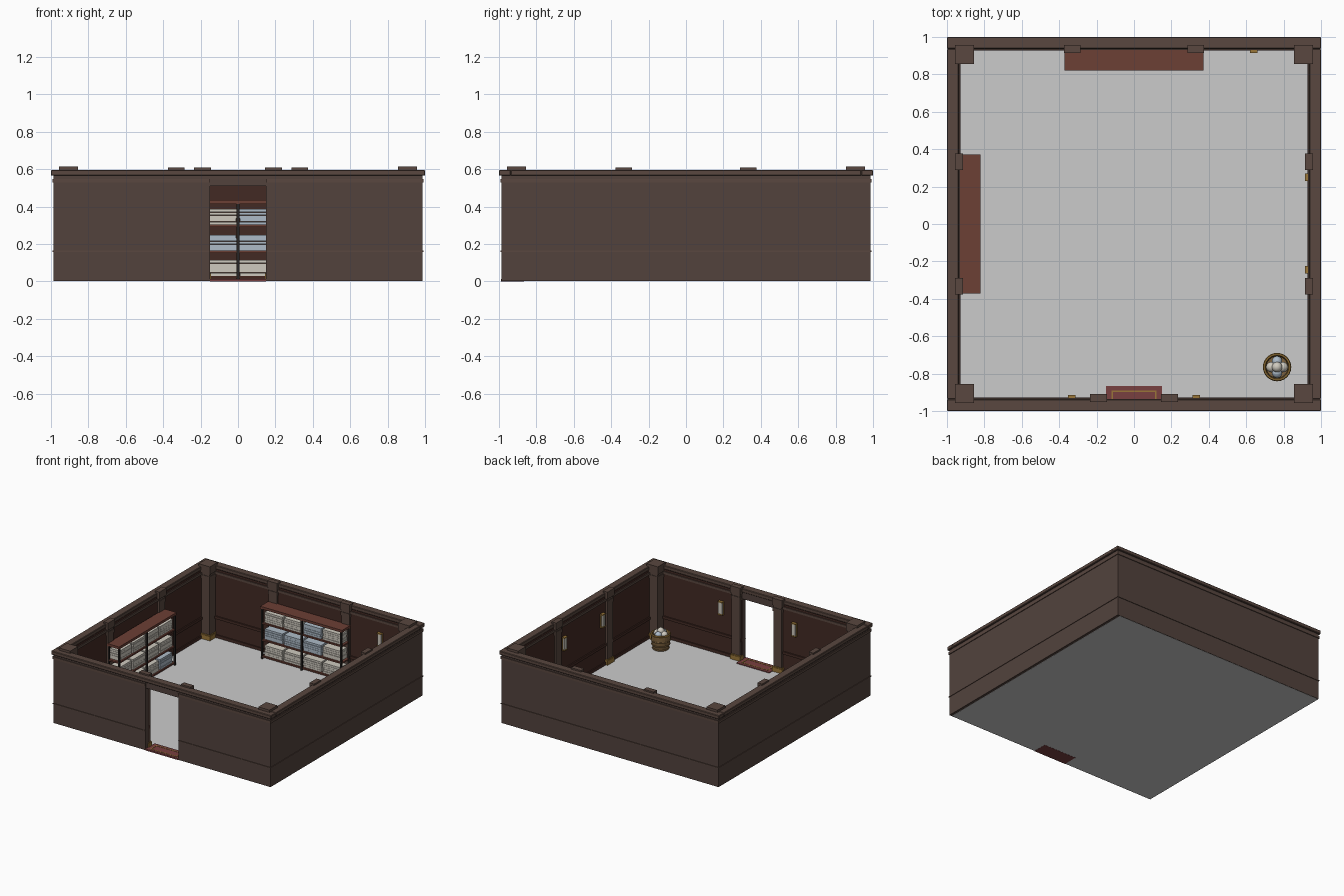
import bpy, bmesh, random
from math import pi, cos, sin
from mathutils import Matrix

if "Cube" in bpy.data.objects:
    bpy.data.objects.remove(bpy.data.objects["Cube"])

random.seed(4)


def material(name, r, g, b):
    m = bpy.data.materials.new(name)
    m.diffuse_color = (r, g, b, 1)
    m.use_nodes = True
    m.node_tree.nodes["Principled BSDF"].inputs["Base Color"].default_value = m.diffuse_color
    return m


WALL = material("wall_brown", 0.085, 0.055, 0.046)
LINING = material("dark_panel", 0.055, 0.023, 0.017)
TRIM = material("trim_brown", 0.10, 0.063, 0.05)
SHELF = material("shelf_wood", 0.15, 0.05, 0.035)
IRON = material("dark_iron", 0.02, 0.017, 0.015)
GOLD = material("brass", 0.32, 0.18, 0.04)
CREAM = material("cream_cloth", 0.62, 0.59, 0.52)
BLUE = material("blue_cloth", 0.42, 0.50, 0.58)
RED = material("red_mat", 0.19, 0.05, 0.05)
WICKER = material("wicker", 0.22, 0.13, 0.05)


def finish(bm, name, mat, turn=0):
    me = bpy.data.meshes.new(name)
    bm.to_mesh(me)
    bm.free()
    ob = bpy.data.objects.new(name, me)
    bpy.context.collection.objects.link(ob)
    me.materials.append(mat)
    ob.rotation_euler.z = turn
    return ob


def boxes(name, parts, mat, turn=0):
    """One object from a list of (x0, x1, y0, y1, z0, z1) boxes."""
    bm = bmesh.new()
    for x0, x1, y0, y1, z0, z1 in parts:
        m = Matrix.Translation(((x0 + x1) / 2, (y0 + y1) / 2, (z0 + z1) / 2))
        bmesh.ops.create_cube(bm, size=1, matrix=m @ Matrix.Diagonal((x1 - x0, y1 - y0, z1 - z0, 1)))
    return finish(bm, name, mat, turn)


DOOR = 0.15


def wall_ring(name, inner, outer, z0, z1, mat, door=True):
    """Band running round the room, optionally broken at the doorway."""
    i, o = inner, outer
    parts = [(-o, o, i, o, z0, z1), (-o, -i, -i, i, z0, z1), (i, o, -i, i, z0, z1)]
    if door:
        parts += [(-o, -DOOR, -o, -i, z0, z1), (DOOR, o, -o, -i, z0, z1)]
    else:
        parts.append((-o, o, -o, -i, z0, z1))
    return boxes(name, parts, mat)


# Floor, walls, lining and mouldings
boxes("floor", [(-0.984, 0.965, -0.984, 0.984, 0.001, 0.006)], material("floor_grey", 0.6, 0.6, 0.6))
bpy.data.objects["floor"].data.materials.clear()
wall_ring("walls", 0.945, 0.987, 0.002, 0.57, WALL)
wall_ring("wall_lining", 0.938, 0.946, 0.004, 0.565, LINING)
wall_ring("outer_rail", 0.98, 0.992, 0.158, 0.164, TRIM)
wall_ring("inner_rail", 0.928, 0.942, 0.16, 0.182, LINING)
wall_ring("skirting", 0.93, 0.942, 0.004, 0.03, LINING)
wall_ring("outer_moulding", 0.97, 0.993, 0.528, 0.548, TRIM)
wall_ring("inner_moulding", 0.931, 0.942, 0.528, 0.548, TRIM)
boxes("door_lintel", [(-DOOR, DOOR, -0.982, -0.94, 0.51, 0.567)], WALL)
cornice = wall_ring("cornice", 0.936, 1.0, 0.565, 0.596, TRIM, door=False)
bev = cornice.modifiers.new("soft_edge", "BEVEL")
bev.width = 0.004
bev.segments = 1


# Pillars: brass foot, shaft and stepped capital
def pillar(name, x, y, hx, hy, top):
    def slab(grow, z0, z1):
        return (x - hx - grow, x + hx + grow, y - hy - grow, y + hy + grow, z0, z1)
    boxes(name, [slab(-0.008, 0.04, 0.57), slab(-0.004, 0.5, 0.53), slab(0, 0.55, top)], TRIM)
    boxes(name + "_foot", [slab(0, 0.004, 0.042), slab(-0.004, 0.042, 0.05)], GOLD)


for s in (-1, 1):
    for t in (-1, 1):
        pillar("corner_pillar", s * 0.906, t * 0.906, 0.051, 0.051, 0.615)
        pillar("side_pillar", s * 0.936, t * 0.333, 0.021, 0.045, 0.608)
    pillar("back_pillar", s * 0.33, 0.936, 0.045, 0.021, 0.608)
    pillar("door_pillar", s * 0.19, -0.93, 0.045, 0.021, 0.608)

# Door mat with inlaid border
boxes("door_mat", [(-0.15, 0.15, -0.988, -0.867, 0, 0.012)], RED)
boxes("mat_border", [(-0.12, 0.12, y - 0.004, y + 0.004, 0.01, 0.014) for y in (-0.965, -0.893)] +
      [(x - 0.004, x + 0.004, -0.965, -0.893, 0.01, 0.014) for x in (-0.116, 0.116)], GOLD)


# Shelf units: iron posts, wooden boards and folded towels
def shelf_unit(turn):
    boxes("shelf_posts", [(x - 0.007, x + 0.007, y - 0.007, y + 0.007, 0.004, 0.418)
                          for x in (-0.36, 0, 0.36) for y in (0.828, 0.922)], IRON, turn)
    boxes("shelf_top", [(-0.372, 0.372, 0.82, 0.93, 0.415, 0.435)], SHELF, turn)
    levels = (0.03, 0.165, 0.303)
    boxes("shelf_boards", [(-0.365, 0.365, 0.825, 0.928, z - 0.012, z) for z in levels], SHELF, turn)
    cream, blue = [], []
    for z in levels:
        for cx in (-0.264, -0.088, 0.088, 0.264):
            stack = blue if random.random() < 0.2 else cream
            for k in range(5):
                w, f = 0.082 - random.random() * 0.004, 0.835 + random.random() * 0.004
                stack.append((cx - w, cx + w, f, 0.922, z + k * 0.017, z + k * 0.017 + 0.0155))
    boxes("cream_towels", cream, CREAM, turn)
    if blue:
        boxes("blue_towels", blue, BLUE, turn)


shelf_unit(0)
shelf_unit(pi / 2)

# Wall lamps: brass back plate and caps with a pale shade, built on the back wall and turned
for turn, x in ((0, 0.64), (-pi / 2, -0.25), (-pi / 2, 0.245), (pi, -0.333), (pi, 0.333)):
    boxes("lamp_bracket", [(x - 0.022, x + 0.022, 0.93, 0.94, 0.335, 0.445),
                           (x - 0.02, x + 0.02, 0.914, 0.935, 0.335, 0.345),
                           (x - 0.02, x + 0.02, 0.914, 0.935, 0.437, 0.445)], GOLD, turn)
    boxes("lamp_shade", [(x - 0.016, x + 0.016, 0.917, 0.932, 0.345, 0.437)], CREAM, turn)


# Basket: lathed wicker body with hoops, filled with rolled cloths
def lathe(name, profile, mat, at, n=24):
    bm = bmesh.new()
    rings = [[bm.verts.new((at[0] + r * cos(2 * pi * k / n), at[1] + r * sin(2 * pi * k / n), z))
              for k in range(n)] for r, z in profile]
    for a, b in zip(rings, rings[1:]):
        for k in range(n):
            bm.faces.new((a[k], a[(k + 1) % n], b[(k + 1) % n], b[k]))
    bm.faces.new(rings[0][::-1])
    bm.faces.new(rings[-1])
    return finish(bm, name, mat)


SPOT = (0.765, -0.765)
lathe("basket", [(0.058, 0.005), (0.066, 0.04), (0.071, 0.08), (0.072, 0.125),
                 (0.060, 0.125), (0.058, 0.095)], WICKER, SPOT)
for z, r in ((0.012, 0.06), (0.045, 0.067), (0.08, 0.071), (0.127, 0.068)):
    bpy.ops.mesh.primitive_torus_add(location=(*SPOT, z), major_radius=r, minor_radius=0.008 if z > 0.1 else 0.005,
                                     major_segments=24, minor_segments=6)
    hoop = bpy.context.object
    hoop.name = "basket_hoop"
    hoop.data.materials.append(GOLD if z > 0.1 else WICKER)
for k in range(5):
    a = 2 * pi * k / 4
    d, z = (0.031, 0.125) if k < 4 else (0, 0.148)
    bpy.ops.mesh.primitive_uv_sphere_add(segments=14, ring_count=8, radius=0.028,
                                         location=(SPOT[0] + d * cos(a), SPOT[1] + d * sin(a), z))
    ball = bpy.context.object
    ball.name = "rolled_cloth"
    ball.data.materials.append(BLUE if k % 2 else CREAM)
    bpy.ops.object.shade_smooth_by_angle()
